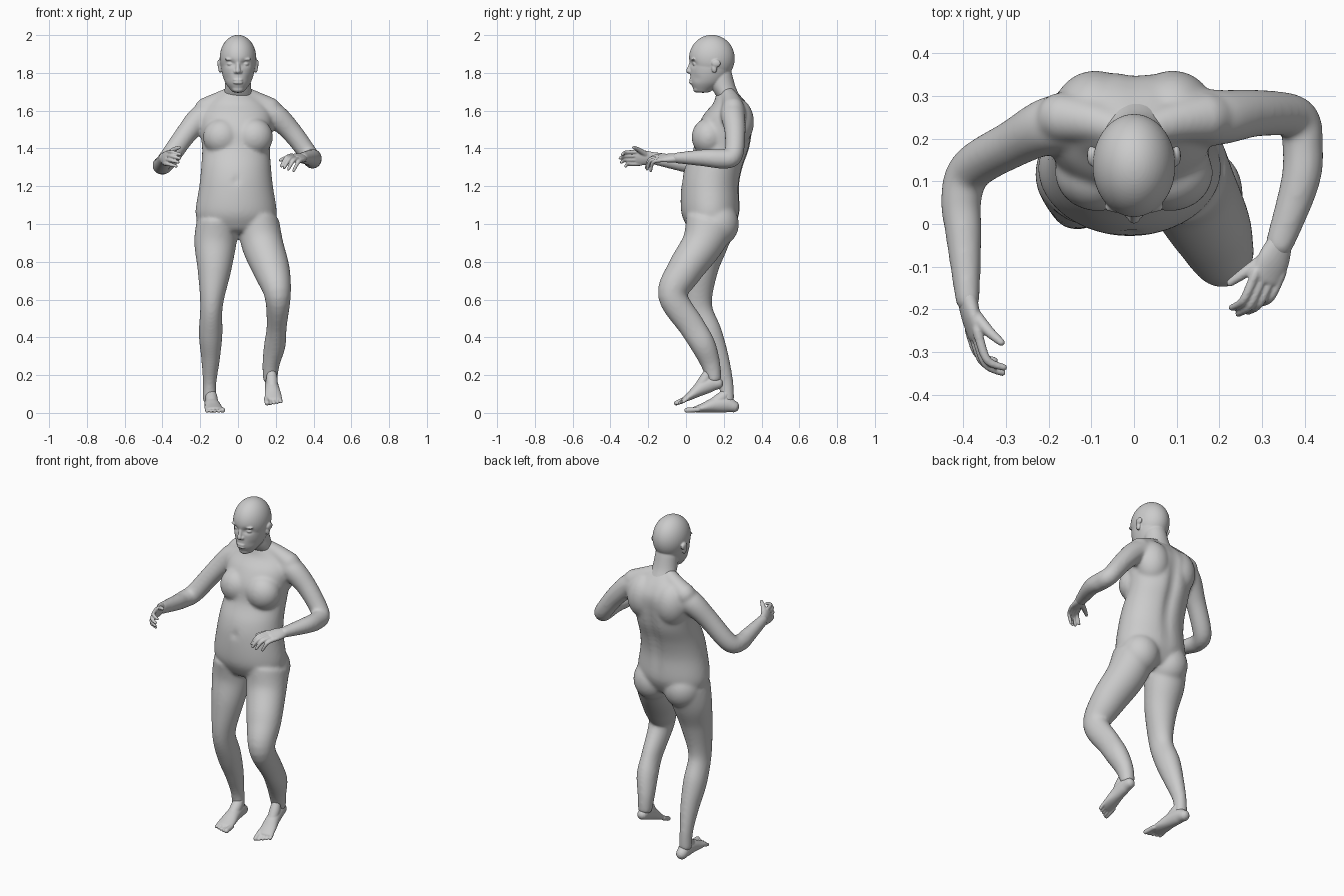
import bpy
import bmesh
from math import sin, cos, pi, exp, radians
from mathutils import Vector, Matrix

default_cube = bpy.data.objects.get("Cube")
if default_cube:
    bpy.data.objects.remove(default_cube, do_unlink=True)

skin = bpy.data.materials.new("plain grey")
skin.use_nodes = True
grey = (0.6, 0.6, 0.6, 1)
skin.diffuse_color = grey
skin.node_tree.nodes["Principled BSDF"].inputs["Base Color"].default_value = grey

side_axis = Vector((1, 0, 0))
up_axis = Vector((0, 0, 1))


def spline(points, steps):
    """Smooth curve through stations of position, half width and half depth."""
    padded = [points[0], *points, points[-1]]
    result = []
    for before, start, end, after in zip(padded, padded[1:], padded[2:], padded[3:]):
        for i in range(steps):
            t = i / steps
            ease_in, ease_out = t * (1 - t) ** 2 / 2, t * t * (1 - t) / 2
            blend = t * t * (3 - 2 * t)
            result.append([b + blend * (c - b) + ease_in * (c - a) - ease_out * (d - b)
                           for a, b, c, d in zip(before, start, end, after)])
    result.append(list(points[-1]))
    return result


def loft(bm, points, ref=side_axis, segments=32, steps=6, cap=1.0, level=False):
    """Closed tube of oval rings along a curve, with domed ends.
    Stations are x, y, z, half width and, where not round, half depth."""
    points = [point if len(point) == 5 else (*point, point[-1]) for point in points]
    curve = spline(points, steps)
    centres = [Vector(station[:3]) for station in curve]
    last = len(curve) - 1
    stations = []
    for i, (x, y, z, width, depth) in enumerate(curve):
        tangent = centres[min(i + 1, last)] - centres[max(i - 1, 0)]
        tangent = up_axis if level else tangent.normalized()
        stations.append((centres[i], tangent, width, depth))

    def dome(station, direction):
        centre, tangent, width, depth = station
        reach = tangent * direction * min(width, depth) * cap
        for angle in (pi / 6, pi / 3, pi * 0.47):
            yield centre + reach * sin(angle), tangent, width * cos(angle), depth * cos(angle)

    bottom = reversed(list(dome(stations[0], -1)))
    top = dome(stations[-1], 1)
    rings = []
    for centre, tangent, width, depth in [*bottom, *stations, *top]:
        across = (ref - tangent * ref.dot(tangent)).normalized()
        other = tangent.cross(across)
        angles = [2 * pi * k / segments for k in range(segments)]
        rings.append([bm.verts.new(centre + across * width * cos(a) + other * depth * sin(a))
                      for a in angles])
    for low, high in zip(rings, rings[1:]):
        for k in range(segments):
            bm.faces.new((low[k - 1], low[k], high[k], high[k - 1]))
    bm.faces.new(reversed(rings[0]))
    bm.faces.new(rings[-1])


def centred(rows, x=0):
    """Stations that all lie on one upright plane."""
    return [(x, *row) for row in rows]


def ball(bm, centre, radii):
    """Ellipsoid bulge."""
    matrix = Matrix.Translation(centre) @ Matrix.Diagonal((*radii, 1))
    bmesh.ops.create_uvsphere(bm, u_segments=48, v_segments=32, radius=1, matrix=matrix)


def dent(bm, centre, radii, depth):
    """Push the surface along y near a point, with a soft falloff."""
    for vert in bm.verts:
        distance = sum(((p - c) / r) ** 2 for p, c, r in zip(vert.co, centre, radii))
        vert.co.y += depth * exp(-distance)


def finish(bm, name, voxel, smoothing):
    """Fuse the overlapping volumes into one smooth skin."""
    bmesh.ops.recalc_face_normals(bm, faces=bm.faces)
    mesh = bpy.data.meshes.new(name)
    bm.to_mesh(mesh)
    bm.free()
    mesh.materials.append(skin)
    for face in mesh.polygons:
        face.use_smooth = True
    obj = bpy.data.objects.new(name, mesh)
    bpy.context.collection.objects.link(obj)
    fuse = obj.modifiers.new("fuse", 'REMESH')
    fuse.mode = 'VOXEL'
    fuse.voxel_size = voxel
    fuse.use_smooth_shade = True
    soften = obj.modifiers.new("soften", 'SMOOTH')
    soften.iterations = smoothing


# Torso, from crotch to neck base
body = bmesh.new()
torso = [(.13, .98, .19, .12), (.13, 1.06, .215, .155), (.13, 1.2, .195, .155),
         (.15, 1.3, .185, .155), (.19, 1.4, .18, .15), (.205, 1.5, .19, .15),
         (.225, 1.58, .19, .13), (.235, 1.64, .15, .09), (.22, 1.69, .08, .06)]
loft(body, centred(torso, -.01), segments=48, cap=.3, level=True)
for side in (-1, 1):
    # Chest, buttock, shoulder blade and the slope from neck to shoulder
    ball(body, (side * .085, .12, 1.46), (.1, .09, .1))
    ball(body, (side * .1, .165, 1), (.11, .115, .12))
    ball(body, (side * .09, .26, 1.54), (.1, .1, .13))
    loft(body, [(side * .03, .22, 1.69, .04), (side * .1, .24, 1.65, .05),
                (side * .17, .25, 1.61, .06)], ref=up_axis)
spine, navel = (0, .34, 1.35), (-.01, -.02, 1.23)
dent(body, spine, (.03, .12, .26), -.022)
dent(body, navel, (.015, .05, .02), .012)

# Arms, from shoulder to wrist
left_wrist = (.34, -.05, 1.35)
right_wrist = (-.39, -.18, 1.35)
loft(body, [(.13, .25, 1.59, .07), (.2, .25, 1.57, .065), (.29, .26, 1.48, .055),
            (.38, .25, 1.36, .05), (.395, .19, 1.345, .052, .048),
            (.39, .1, 1.35, .046), (*left_wrist, .029, .034)], ref=up_axis)
loft(body, [(-.13, .24, 1.59, .07), (-.2, .23, 1.56, .067), (-.28, .19, 1.47, .056),
            (-.38, .13, 1.33, .052), (-.405, .06, 1.31, .048), (-.4, -.02, 1.32, .043),
            (*right_wrist, .033, .029)], ref=up_axis)

# Standing leg
loft(body, [(-.11, .13, 1, .11, .135), (-.12, .115, .9, .112, .11),
            (-.125, .08, .76, .09), (-.14, .065, .57, .06, .073),
            (-.145, .12, .42, .063, .072), (-.145, .17, .29, .05, .058),
            (-.15, .21, .16, .036, .041), (-.15, .22, .06, .036)],
     cap=.3)

# Lifted leg with bent knee
loft(body, [(.11, .13, 1, .11, .135), (.13, .085, .89, .11), (.18, -.01, .75, .096, .094),
            (.21, -.07, .62, .07, .078), (.205, .03, .46, .053, .07),
            (.195, .09, .36, .057, .066), (.175, .13, .26, .046, .052),
            (.17, .15, .17, .038)], cap=.3)
finish(body, "body", .008, 16)

# Head with neck
head = bmesh.new()
jaw = [(.09, 1.705, .035, .045), (.115, 1.75, .068, .09), (.13, 1.81, .087, .108),
       (.134, 1.88, .092, .115)]
neck = [(.24, 1.65, .08, .06), (.2, 1.72, .07, .065), (.18, 1.79, .065, .065)]
nose = [(.03, 1.86, .01), (.02, 1.83, .011), (.014, 1.81, .014)]
cranium = (0, .137, 1.877)
loft(head, centred(jaw), segments=56, steps=10, cap=.3, level=True)
ball(head, cranium, (.097, .121, .124))
for side in (-1, 1):
    # Eye sockets and hollow cheeks
    dent(head, (side * .04, .03, 1.85), (.024, .05, .016), .016)
    dent(head, (side * .06, .05, 1.77), (.02, .04, .02), .005)
loft(head, centred(neck), level=True)
loft(head, centred(nose))
for side in (-1, 1):
    # Eye, brow, nostril, upper ear and ear lobe
    ball(head, (side * .04, .05, 1.847), (.018, .016, .011))
    ball(head, (side * .04, .04, 1.872), (.03, .014, .008))
    ball(head, (side * .013, .023, 1.806), (.01, .01, .01))
    ball(head, (side * .1, .16, 1.85), (.01, .024, .02))
    ball(head, (side * .095, .15, 1.825), (.01, .015, .025))
for lip in (1.748, 1.762):
    ball(head, (0, .028, lip), (.026, .012, .008))
chin = (0, .058, 1.715)
ball(head, chin, (.03, .02, .02))
finish(head, "head", .004, 5)


def hand(name, side, wrist, forward, across, curl):
    """Palm, four bent fingers and a thumb; across runs from index to little finger."""
    bm = bmesh.new()
    wrist = Vector(wrist)
    forward = Vector(forward).normalized()
    across = Vector(across).normalized()
    inward = across.cross(forward).normalized() * side
    palm = wrist + forward * .04
    middle = wrist + forward * .085
    heel = wrist - forward * .01
    loft(bm, [(*heel, .03, .023), (*palm, .04, .02), (*middle, .037, .013)], ref=across)
    for i, length in enumerate((.08, .095, .09, .07)):
        knuckle = middle + across * .022 * (i - 1.5)
        base = knuckle - forward * .02
        joint = knuckle + forward * length * .7 + inward * curl * .2
        tip = knuckle + forward * length + inward * curl
        loft(bm, [(*base, .011), (*knuckle, .011), (*joint, .01), (*tip, .008)],
             ref=across, segments=16)
    root = wrist + forward * .02 - across * .01
    bend = wrist + forward * .07 - across * .05 + inward * .02
    tip = wrist + forward * .1 - across * .07 + inward * .04
    loft(bm, [(*root, .016), (*bend, .013), (*tip, .009)], ref=inward, segments=16)
    finish(bm, name, .004, 2)


hand("left_hand", 1, left_wrist, (-.35, -.93, 0), (.9, 0, -.35), .06)
hand("right_hand", -1, right_wrist, (.2, -.98, 0), (-.3, .1, -.95), .045)


def foot(name, side, heel, pitch, yaw, size):
    """Foot pointing forwards, big toe on the inner side, then posed."""
    bm = bmesh.new()
    sole = [(-.03, .034, .032, .032), (-.07, .045, .036, .043), (-.13, .041, .04, .039),
            (-.19, .027, .047, .025), (-.235, .018, .048, .015)]
    instep = [(-.14, .045, .03), (-.09, .08, .032), (-.06, .11, .025)]
    loft(bm, centred(sole))
    loft(bm, centred(instep))
    for i in range(5):
        x = side * .02 * (i - 2)
        radius = .0095 if i else .014
        length = .295 - .009 * i
        loft(bm, [(x, -.22, .018, radius), (x, radius - length, radius, radius)],
             segments=16)
    pose = (Matrix.Translation(heel) @ Matrix.Rotation(radians(yaw), 4, 'Z')
            @ Matrix.Rotation(radians(pitch), 4, 'X') @ Matrix.Scale(size, 4))
    bm.transform(pose)
    finish(bm, name, .004, 4)


foot("left_foot", 1, (.17, .205, .135), 21, 5, .95)
foot("right_foot", -1, (-.15, .28, 0), 0, 6, 1)
